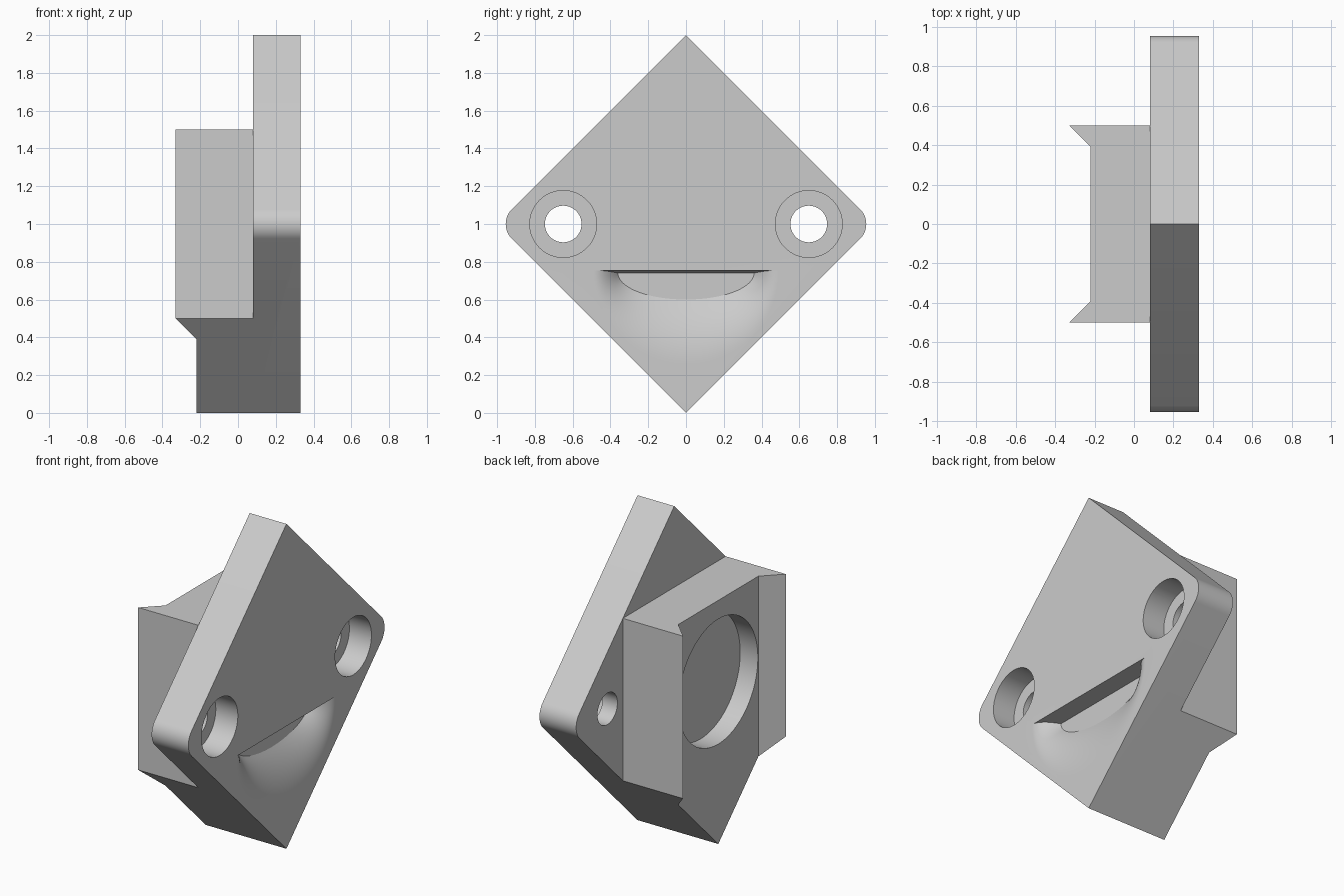
import bpy, bmesh
from math import sin, cos, pi, radians, sqrt
from mathutils import Vector, Matrix

cube = bpy.data.objects.get("Cube")
if cube:
    bpy.data.objects.remove(cube, do_unlink=True)

grey = bpy.data.materials.new("light grey")
grey.use_nodes = True
colour = (0.6, 0.6, 0.6, 1)
grey.diffuse_color = colour
grey.node_tree.nodes["Principled BSDF"].inputs["Base Color"].default_value = colour


def to_object(name, bm):
    bmesh.ops.recalc_face_normals(bm, faces=bm.faces)
    mesh = bpy.data.meshes.new(name)
    bm.to_mesh(mesh)
    bm.free()
    mesh.materials.append(grey)
    obj = bpy.data.objects.new(name, mesh)
    bpy.context.collection.objects.link(obj)
    return obj


def extrude(points, offset):
    bm = bmesh.new()
    face = bm.faces.new([bm.verts.new(p) for p in points])
    grown = bmesh.ops.extrude_face_region(bm, geom=[face])
    moved = [v for v in grown["geom"] if isinstance(v, bmesh.types.BMVert)]
    bmesh.ops.translate(bm, verts=moved, vec=offset)
    return bm


def cylinder(name, radius, x0, x1, y, z):
    bm = bmesh.new()
    place = Matrix.Translation(((x0 + x1) / 2, y, z)) @ Matrix.Rotation(pi / 2, 4, 'Y')
    bmesh.ops.create_cone(bm, cap_ends=True, segments=64, radius1=radius,
                          radius2=radius, depth=x1 - x0, matrix=place)
    return to_object(name, bm)


def boolean(target, tool, operation):
    mod = target.modifiers.new(tool.name, 'BOOLEAN')
    mod.operation, mod.object, mod.solver = operation, tool, 'EXACT'
    bpy.context.view_layer.objects.active = target
    bpy.ops.object.modifier_apply(modifier=mod.name)
    bpy.data.objects.remove(tool, do_unlink=True)


# Diamond plate with rounded side corners
FRONT, BACK, FILLET = 0.33, 0.08, 0.11
centre = 1 - FILLET * sqrt(2)
arc = [(centre + FILLET * cos(a), 1 + FILLET * sin(a))
       for a in (radians(-45 + 90 * i / 12) for i in range(13))]
outline = [(0, 0)] + arc + [(0, 2)] + [(-y, z) for y, z in reversed(arc)]
plate = to_object("mounting_plate",
                  extrude([(BACK, y, z) for y, z in outline], (FRONT - BACK, 0, 0)))

# Rear block with a dovetail channel, trimmed to the diamond's lower sides
half = [(0.2, 0.5), (-0.33, 0.5), (-0.22, 0.39)]
profile = half + [(x, -y) for x, y in reversed(half)]
bm = extrude([(x, y, -0.1) for x, y in profile], (0, 0, 1.6))
for side in (-1, 1):
    bmesh.ops.bisect_plane(bm, geom=bm.verts[:] + bm.edges[:] + bm.faces[:],
                           plane_co=(0, 0, 0), plane_no=(0, side, -1), clear_outer=True)
    bmesh.ops.holes_fill(bm, edges=[e for e in bm.edges if e.is_boundary])
boolean(plate, to_object("rear_block", bm), 'UNION')

# Round rear pocket
boolean(plate, cylinder("rear_pocket", 0.385, -0.5, -0.10, 0, 1), 'DIFFERENCE')

# Counterbored screw holes
for side in (-1, 1):
    boolean(plate, cylinder("screw_hole", 0.097, -0.1, 0.5, side * 0.65, 1), 'DIFFERENCE')
    boolean(plate, cylinder("counterbore", 0.177, FRONT - 0.15, 0.5, side * 0.65, 1), 'DIFFERENCE')

# Shallow scoop under a straight ledge
bm = bmesh.new()
rings, STEPS, ARC, DEPTH = [], 14, 40, 0.10
for k in range(-1, STEPS + 1):
    t = max(k, 0) / STEPS
    depth = DEPTH * t * t if k >= 0 else -0.05
    width, drop = 0.49 - 0.13 * t, 0.5 - 0.36 * t
    top = 0.755 - 0.15 * depth
    rings.append([bm.verts.new((FRONT - depth, width * cos(pi * i / ARC),
                                top - drop * sin(pi * i / ARC))) for i in range(ARC + 1)])
for a, b in zip(rings, rings[1:]):
    for i in range(ARC):
        bm.faces.new((a[i], a[i + 1], b[i + 1], b[i]))
bm.faces.new(rings[0])
bm.faces.new(rings[-1])
bm.faces.new([r[0] for r in rings] + [r[-1] for r in reversed(rings)])
boolean(plate, to_object("scoop", bm), 'DIFFERENCE')

# Smooth curved walls, crisp edges
bpy.ops.object.select_all(action='DESELECT')
plate.select_set(True)
bpy.context.view_layer.objects.active = plate
bpy.ops.object.shade_smooth_by_angle(angle=radians(25))
